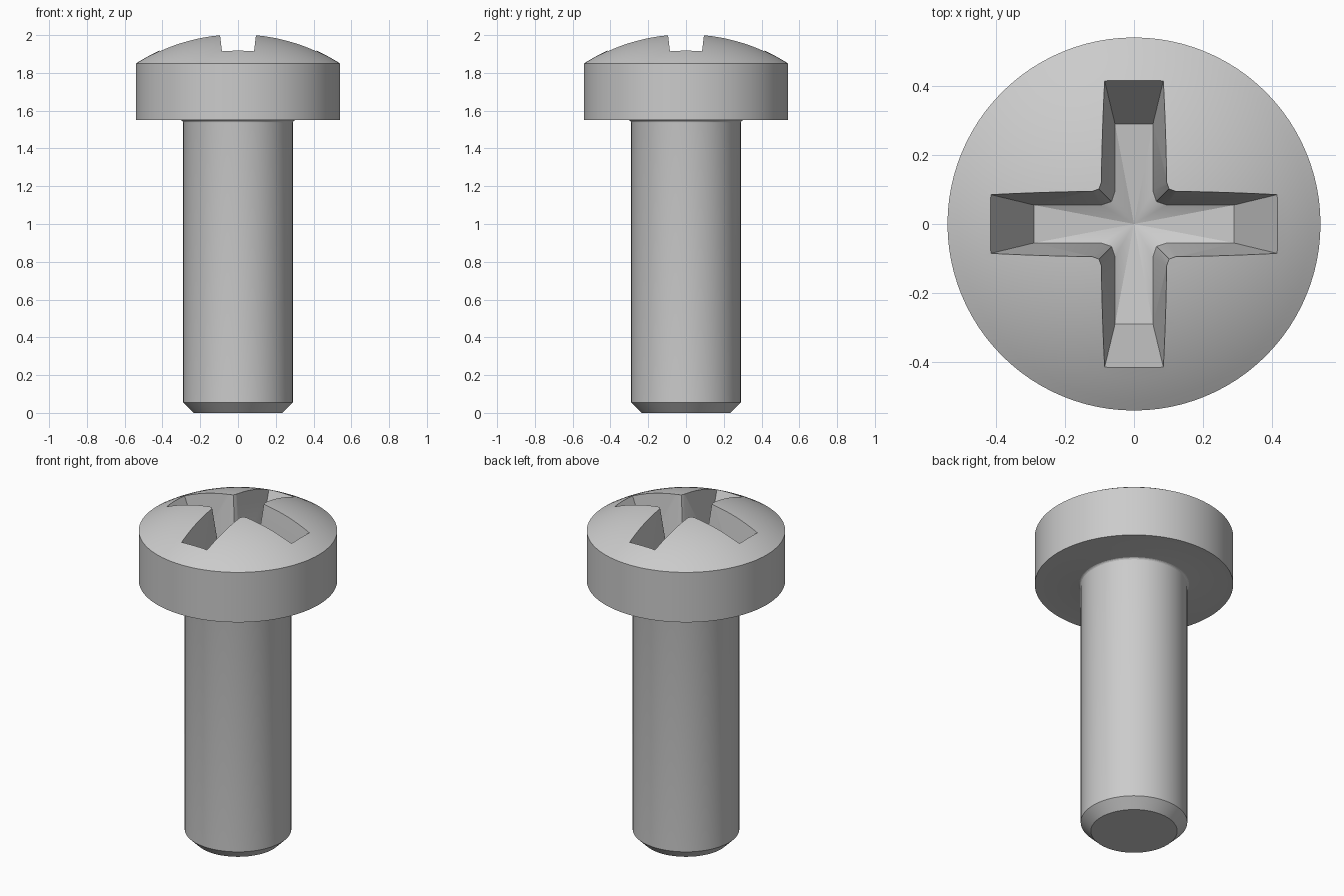
import bpy
import bmesh
from math import sin, cos, pi, sqrt, asin

SEGMENTS = 96

default_cube = bpy.data.objects.get("Cube")
if default_cube:
    bpy.data.objects.remove(default_cube, do_unlink=True)

steel = bpy.data.materials.new("steel_grey")
steel.use_nodes = True
grey = (0.6, 0.6, 0.6, 1.0)
steel.diffuse_color = grey
steel.node_tree.nodes["Principled BSDF"].inputs["Base Color"].default_value = grey


def loft(name, loops, bottom_tip=None, top_tip=None):
    """Skin a stack of loops, closing each end with a fan or a flat cap."""
    bm = bmesh.new()
    rings = [[bm.verts.new(p) for p in loop] for loop in loops]
    n = len(rings[0])
    for low, high in zip(rings, rings[1:]):
        for i in range(n):
            j = (i + 1) % n
            bm.faces.new((low[i], low[j], high[j], high[i]))
    for ring, tip in ((rings[0], bottom_tip), (rings[-1], top_tip)):
        if tip is None:
            bm.faces.new(ring)
        else:
            v = bm.verts.new((0, 0, tip))
            for i in range(n):
                bm.faces.new((ring[i], ring[(i + 1) % n], v))
    bmesh.ops.recalc_face_normals(bm, faces=bm.faces)
    mesh = bpy.data.meshes.new(name)
    bm.to_mesh(mesh)
    bm.free()
    mesh.materials.append(steel)
    obj = bpy.data.objects.new(name, mesh)
    bpy.context.collection.objects.link(obj)
    return obj


def circle(r, z):
    return [(r * cos(2 * pi * i / SEGMENTS), r * sin(2 * pi * i / SEGMENTS), z)
            for i in range(SEGMENTS)]


# Profile: chamfered tip, shank, small fillet, pan head, domed top
shank_r, head_r, head_z, rim_z = 0.29, 0.54, 1.55, 1.85
fillet = 0.015
profile = [(0.235, 0), (shank_r, 0.055)]
for k in range(5):
    a = k / 4 * pi / 2
    profile.append((shank_r + fillet * (1 - cos(a)), head_z - fillet * (1 - sin(a))))
profile += [(head_r, head_z), (head_r, rim_z)]

dome_r = 1.0
dome_centre = rim_z - sqrt(dome_r ** 2 - head_r ** 2)
rim_angle = asin(head_r / dome_r)
for k in range(15, 0, -1):
    a = rim_angle * k / 16
    profile.append((dome_r * sin(a), dome_centre + dome_r * cos(a)))

screw = loft("screw", [circle(r, z) for r, z in profile], top_tip=dome_centre + dome_r)


# Tapered cross recess with creased inner corners and a shallow conical floor
def cross(end, width, shoulder, corner, z):
    arm = [(end, -width), (end, width), (shoulder, width),
           (corner, corner), (width, shoulder)]
    loop = []
    for _ in range(4):
        loop += [(x, y, z) for x, y in arm[:4]]
        loop.append((arm[4][0], arm[4][1], z))
        arm = [(-y, x) for x, y in arm]
    return loop


recess = loft("recess_cutter", [cross(0.29, 0.055, 0.095, 0.065, 1.66),
                                cross(0.481, 0.101, 0.125, 0.107, 2.05)],
              bottom_tip=1.63)
recess.hide_render = True

cut = screw.modifiers.new("recess", "BOOLEAN")
cut.operation = "DIFFERENCE"
cut.solver = "EXACT"
cut.object = recess

bpy.ops.object.select_all(action="DESELECT")
screw.select_set(True)
bpy.context.view_layer.objects.active = screw
bpy.ops.object.modifier_apply(modifier=cut.name)
bpy.data.objects.remove(recess, do_unlink=True)
bpy.ops.object.shade_smooth_by_angle(angle=pi / 9)
